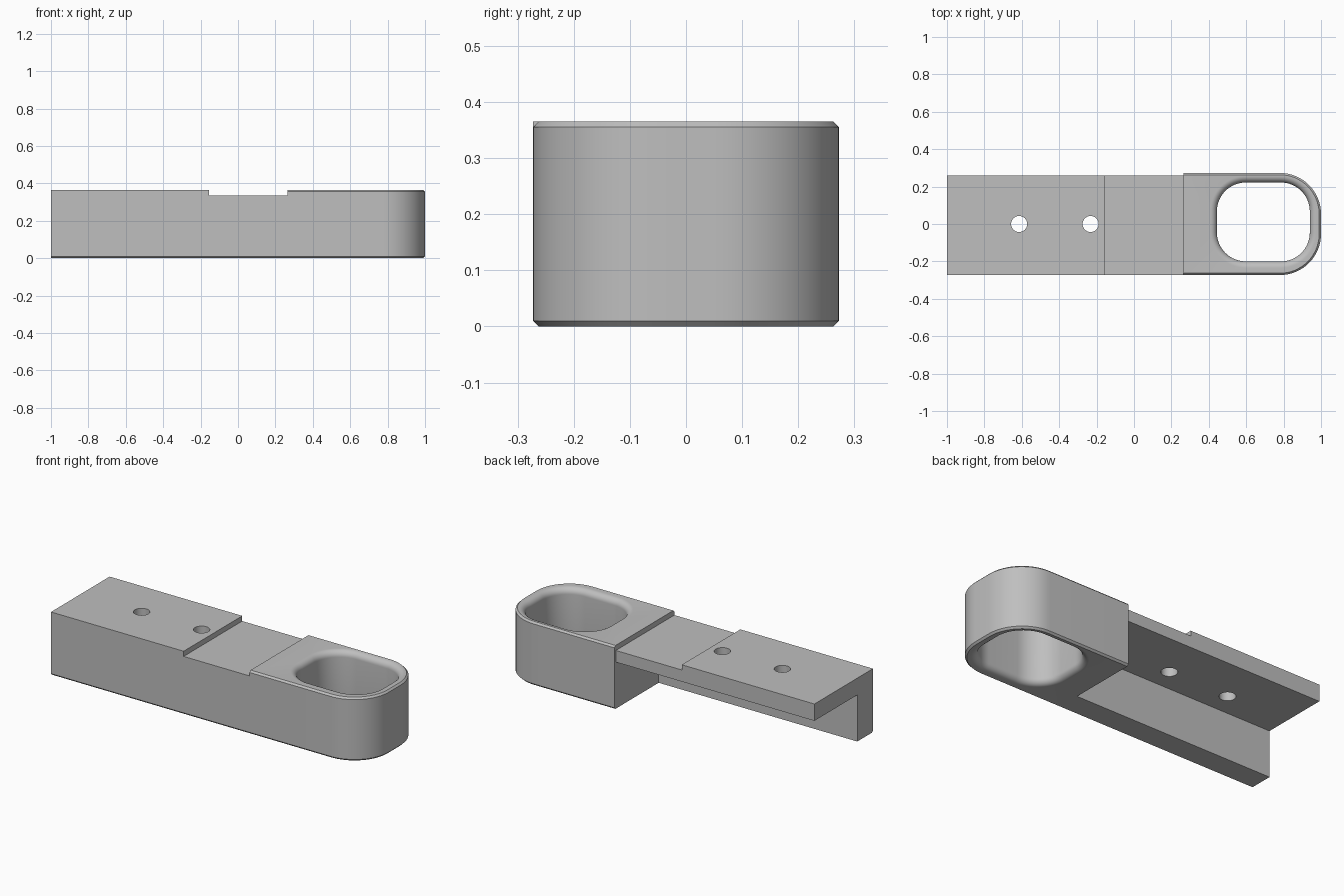
import bpy, bmesh
from math import sin, cos, pi, radians

if "Cube" in bpy.data.objects:
    bpy.data.objects.remove(bpy.data.objects["Cube"], do_unlink=True)

grey = bpy.data.materials.new("machined grey")
grey.use_nodes = True
colour = (0.52, 0.52, 0.52, 1)
grey.diffuse_color = colour
grey.node_tree.nodes["Principled BSDF"].inputs["Base Color"].default_value = colour

HALF, TOP, STEP, BEVEL = 0.273, 0.365, 0.335, 0.01
JOIN = 0.265


def make_object(name, bm):
    bmesh.ops.remove_doubles(bm, verts=bm.verts, dist=1e-5)
    bmesh.ops.recalc_face_normals(bm, faces=bm.faces)
    mesh = bpy.data.meshes.new(name)
    bm.to_mesh(mesh)
    bm.free()
    mesh.materials.append(grey)
    obj = bpy.data.objects.new(name, mesh)
    bpy.context.collection.objects.link(obj)
    return obj


def smooth(obj):
    bpy.ops.object.select_all(action='DESELECT')
    obj.select_set(True)
    bpy.context.view_layer.objects.active = obj
    bpy.ops.object.shade_smooth_by_angle(angle=radians(30))


def cut(target, cutter):
    bpy.context.view_layer.objects.active = target
    mod = target.modifiers.new("cut", 'BOOLEAN')
    mod.operation, mod.solver, mod.object = 'DIFFERENCE', 'EXACT', cutter
    bpy.ops.object.modifier_apply(modifier=mod.name)
    bpy.data.objects.remove(cutter, do_unlink=True)


def bar(name, profile, x0, x1):
    """Extrude a (y, z) profile along x."""
    bm = bmesh.new()
    face = bm.faces.new([bm.verts.new((x0, y, z)) for y, z in profile])
    ext = bmesh.ops.extrude_face_region(bm, geom=[face])["geom"]
    bmesh.ops.translate(bm, vec=(x1 - x0, 0, 0),
                        verts=[v for v in ext if isinstance(v, bmesh.types.BMVert)])
    return make_object(name, bm)


def rounded(x0, x1, y0, y1, left_r, right_r, steps=16):
    """Rounded rectangle outline, counter-clockwise from the right side."""
    pts = []
    corners = [(x1, y1, right_r, -1, -1), (x0, y1, left_r, 1, -1),
               (x0, y0, left_r, 1, 1), (x1, y0, right_r, -1, 1)]
    for i, (x, y, r, sx, sy) in enumerate(corners):
        for k in range(steps + 1):
            a = (i + k / steps) * pi / 2
            pts.append((x + sx * r + r * cos(a), y + sy * r + r * sin(a)))
    return pts


def outer(inset):
    return rounded(JOIN, 1 - inset, inset - HALF, HALF - inset, 0, 0.22 - inset)


def opening(grow):
    return rounded(0.443 - grow, 0.94 + grow, -0.2 - grow, 0.222 + grow,
                   0.155 + grow, 0.155 + grow)


# Angle bar: top plate with a front flange bevelled along its foot
angle = bar("angle_bar", [(-HALF, BEVEL), (BEVEL - HALF, 0), (-0.13, 0),
                          (-0.13, 0.268), (0.26, 0.268), (0.26, TOP), (-HALF, TOP)],
            -1, JOIN)
# Shallow recess across the plate
cut(angle, bar("recess_cutter", [(-0.4, STEP), (0.4, STEP), (0.4, 0.5), (-0.4, 0.5)],
               -0.155, 0.4))
# Two screw holes
for x in (-0.614, -0.232):
    bpy.ops.mesh.primitive_cylinder_add(vertices=40, radius=0.043, depth=0.4,
                                        location=(x, 0, 0.33))
    cut(angle, bpy.context.object)
smooth(angle)

# Socket block: closed rings up the outside, over the rim and down the opening
FILLET, N = 0.035, 8
rings = [(outer(BEVEL), 0), (outer(0), BEVEL), (outer(0), TOP - BEVEL), (outer(BEVEL), TOP)]
arc = [(FILLET * (1 - sin(k / N * pi / 2)), FILLET * (1 - cos(k / N * pi / 2)))
       for k in range(N + 1)]
rings += [(opening(g), TOP - d) for g, d in arc]
rings += [(opening(g), d) for g, d in reversed(arc)]

bm = bmesh.new()
loops = [[bm.verts.new((x, y, z)) for x, y in pts] for pts, z in rings]
for a, b in zip(loops, loops[1:] + loops[:1]):
    for i in range(len(a)):
        j = (i + 1) % len(a)
        bm.faces.new((a[i], a[j], b[j], b[i]))
smooth(make_object("socket_block", bm))
